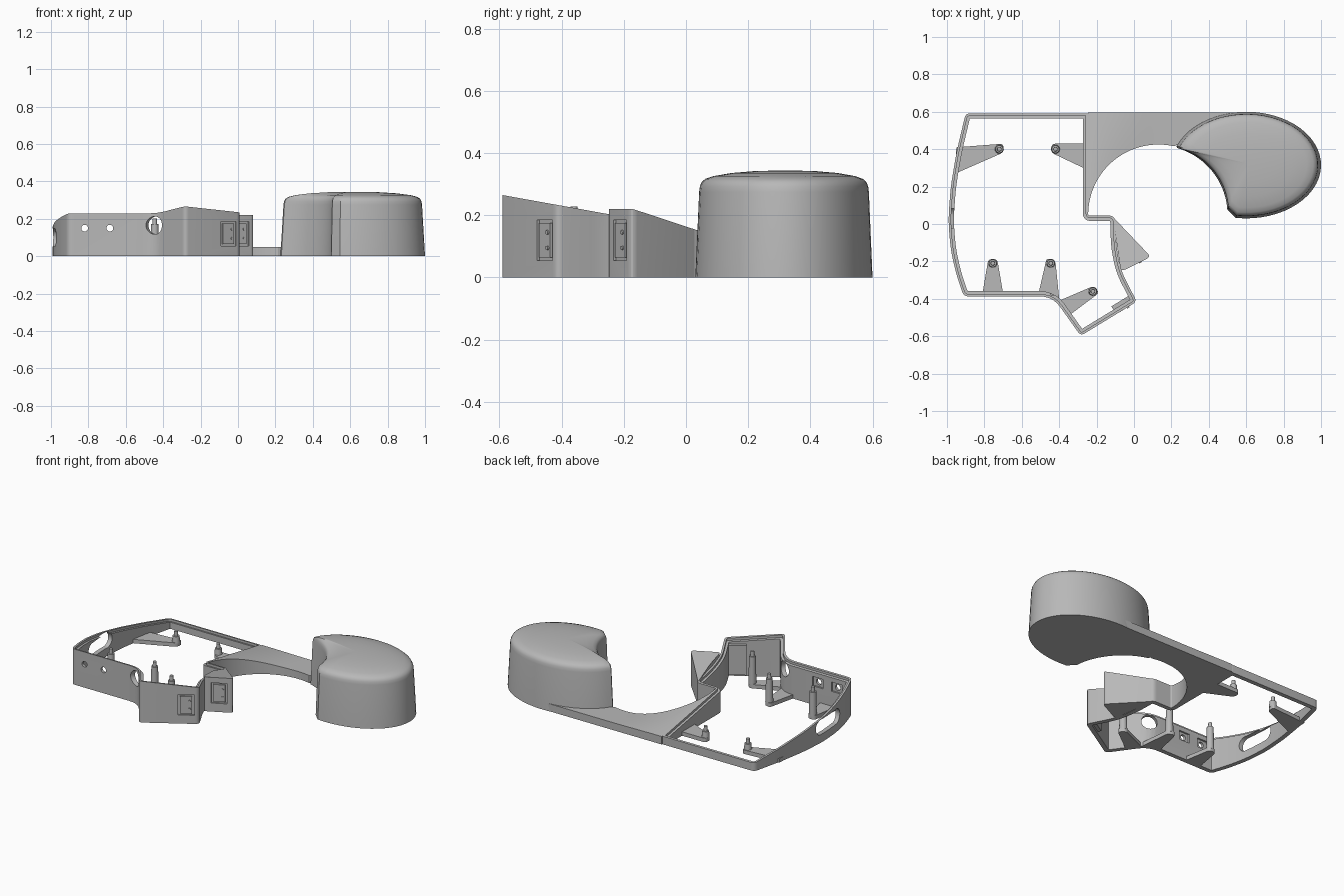
import bpy, bmesh, math
from mathutils import Vector

cube = bpy.data.objects.get("Cube")
if cube:
    bpy.data.objects.remove(cube, do_unlink=True)

grey = bpy.data.materials.new("plain grey")
grey.use_nodes = True
grey.diffuse_color = (0.48, 0.48, 0.48, 1)
bsdf = next(n for n in grey.node_tree.nodes if n.type == 'BSDF_PRINCIPLED')
bsdf.inputs["Base Color"].default_value = grey.diffuse_color
bsdf.inputs["Roughness"].default_value = 0.6


def rim(y):
    """Height of the sloping rim plane at depth y."""
    return 0.265 - 0.18 * (y + 0.59)


def loft(name, rings, caps=True, loop=False):
    """Skin a list of equally long closed rings."""
    bm = bmesh.new()
    vs = [[bm.verts.new(p) for p in ring] for ring in rings]
    n = len(rings[0])
    pairs = list(zip(vs, vs[1:])) + ([(vs[-1], vs[0])] if loop else [])
    for a, b in pairs:
        for i in range(n):
            j = (i + 1) % n
            bm.faces.new((a[i], a[j], b[j], b[i]))
    if caps and not loop:
        bm.faces.new(vs[0])
        bm.faces.new(vs[-1])
    bmesh.ops.recalc_face_normals(bm, faces=bm.faces)
    mesh = bpy.data.meshes.new(name)
    bm.to_mesh(mesh)
    bm.free()
    mesh.materials.append(grey)
    obj = bpy.data.objects.new(name, mesh)
    bpy.context.collection.objects.link(obj)
    return obj


def smooth(obj, angle=25):
    bpy.ops.object.select_all(action='DESELECT')
    obj.select_set(True)
    bpy.context.view_layer.objects.active = obj
    bpy.ops.object.shade_smooth_by_angle(angle=math.radians(angle))


def rounded(corners, steps=5):
    """Polygon from (x, y, cut) corners, each cut turned into a curve."""
    out = []
    for i, (x, y, cut) in enumerate(corners):
        p = Vector((x, y))
        if not cut:
            out.append(p)
            continue
        a = Vector(corners[i - 1][:2])
        b = Vector(corners[(i + 1) % len(corners)][:2])
        a, b = p + (a - p).normalized() * cut, p + (b - p).normalized() * cut
        for k in range(steps + 1):
            t = k / steps
            out.append(a * (1 - t) ** 2 + p * 2 * t * (1 - t) + b * t * t)
    return out


def inset(poly, d):
    """Mitred inward offset of a counter-clockwise polygon."""
    out = []
    for i, p in enumerate(poly):
        e = (p - poly[i - 1]).normalized()
        f = (poly[(i + 1) % len(poly)] - p).normalized()
        n, m = Vector((-e.y, e.x)), Vector((-f.y, f.x))
        out.append(p + (n + m) * d / (1 + n.dot(m)))
    return out


def box(name, x, y, z, size, turn=0):
    c, s = math.cos(turn), math.sin(turn)
    w, d, h = (v / 2 for v in size)
    base = [(-w, -d), (w, -d), (w, d), (-w, d)]
    return loft(name, [[(x + c * u - s * v, y + s * u + c * v, z + k) for u, v in base]
                       for k in (-h, h)])


def slot(name, x, y, z, radius, stretch, turn, reach=0.08):
    """Horizontal rounded rod; stretch lengthens it sideways."""
    c, s = math.cos(turn), math.sin(turn)
    rings = []
    for v in (-reach, reach):
        ring = []
        for k in range(24):
            a = math.tau * (k + 0.5) / 24
            u = radius * math.cos(a) + math.copysign(stretch, math.cos(a))
            ring.append((x + c * u - s * v, y + s * u + c * v, z + radius * math.sin(a)))
        rings.append(ring)
    return loft(name, rings)


def cut(obj, cutter):
    mod = obj.modifiers.new("cut", 'BOOLEAN')
    mod.operation, mod.solver, mod.object = 'DIFFERENCE', 'EXACT', cutter
    cutter.hide_render = True
    bpy.context.view_layer.objects.active = obj
    bpy.ops.object.modifier_apply(modifier=mod.name)
    bpy.data.objects.remove(cutter, do_unlink=True)


# Case wall with a stepped lip along its sloping rim
outline = rounded([
    (-0.90, 0.592, 0.025), (-0.95, 0.38, 0.06), (-0.98, 0.2, 0.06), (-0.993, 0.02, 0.06),
    (-0.98, -0.14, 0.06), (-0.95, -0.27, 0.05), (-0.91, -0.387, 0.025), (-0.435, -0.387, 0.07),
    (-0.285, -0.598, 0.025), (0.015, -0.415, 0.025), (-0.07, -0.25, 0.06),
    (-0.095, -0.12, 0.05), (-0.10, 0.045, 0.035), (-0.245, 0.045, 0.01), (-0.245, 0.592, 0.008)])
section = [(0, None), (0, 0), (0.013, 0), (0.013, 0.015), (0.028, 0.015), (0.028, None)]
wall = loft("case_wall", [[(p.x, p.y, 0 if drop is None else rim(p.y) - drop)
                           for p in inset(outline, d)] for d, drop in section], loop=True)

# Openings in the wall
for x in (-0.82, -0.685):
    cut(wall, slot("cutter", x, -0.38, 0.15, 0.018, 0, 0))
    cut(wall, box("cutter", x, -0.355, 0.15, (0.075, 0.03, 0.06)))
cut(wall, slot("cutter", -0.445, -0.40, 0.165, 0.048, 0, -0.45))
cut(wall, slot("cutter", -0.985, -0.04, 0.10, 0.048, 0.085, math.pi / 2))

# Side block beside the notch
block_outline = rounded([(-0.11, 0.035, 0.01), (-0.09, -0.12, 0), (-0.07, -0.255, 0.025),
                         (0.09, -0.175, 0.025)])
block = loft("side_block", [[(p.x, p.y, 0) for p in block_outline],
                            [(p.x, p.y, min(0.22, 0.22 - 0.33 * (p.y + 0.17)))
                             for p in block_outline]])

# Shallow switch recesses, each with a cover and two studs
for host, label, x, y, turn in ((wall, "front", -0.05, -0.455, math.radians(31.4)),
                                (block, "side", 0.015, -0.2125, math.radians(26.6))):
    along = Vector((math.cos(turn), math.sin(turn)))
    out = Vector((along.y, -along.x))
    cut(host, box("cutter", x, y, 0.12, (0.095, 0.02, 0.13), turn))
    p = Vector((x, y)) - out * 0.006
    box(label + "_switch_cover", p.x, p.y, 0.12, (0.07, 0.012, 0.11), turn)
    for z in (0.095, 0.145):
        q = p + along * 0.02 + out * 0.005
        smooth(slot(label + "_switch_stud", q.x, q.y, z, 0.007, 0, turn, 0.006))
smooth(wall)
smooth(block)
box("switch_backing", -0.062, -0.422, 0.11, (0.12, 0.03, 0.19), math.radians(31.4))

# Triangular brackets carrying stepped posts
for px, py, ax, ay, bx, by in ((-0.72, 0.40, -0.95, 0.41, -0.955, 0.27),
                               (-0.42, 0.40, -0.25, 0.29, -0.25, 0.43),
                               (-0.755, -0.21, -0.81, -0.37, -0.70, -0.37),
                               (-0.445, -0.21, -0.51, -0.37, -0.40, -0.40),
                               (-0.22, -0.36, -0.40, -0.41, -0.335, -0.48)):
    post, a, b = Vector((px, py)), Vector((ax, ay)), Vector((bx, by))
    side = (b - a).normalized() * 0.024
    tip = (post - (a + b) / 2).normalized() * 0.022
    tri = rounded([(*a, 0), (*b, 0), (*(post + side + tip), 0.02), (*(post - side + tip), 0.02)])
    loft("post_bracket", [[(p.x, p.y, z) for p in tri] for z in (0, 0.025)])
    top = rim(py) + 0.005
    steps = ((0.024, 0.02), (0.02, top - 0.03), (0.012, top - 0.03), (0.011, top))
    smooth(loft("post", [[(px + r * math.cos(math.tau * k / 16),
                           py + r * math.sin(math.tau * k / 16), z) for k in range(16)]
                         for r, z in steps]), 30)

# Bridge plate: follows the rim at the case and eases down to a thin flat plate
def bridge_height(x, y):
    t = min(1, (x + 0.245) / 0.36)
    return 0.048 + max(0, rim(y) - 0.048) * (1 - t * t * (3 - 2 * t))


rings = []
columns = [0.13 - 0.375 * math.cos(math.pi * k / 56) for k in range(36)]
columns += [0.25, 0.35, 0.45, 0.6]
for x in columns:
    y0 = 0.05 + math.sqrt(max(0, 0.375 ** 2 - (x - 0.13) ** 2)) if x < 0.226 else 0.425
    ys = [y0 + (0.597 - y0) * k / 8 for k in range(9)]
    rings.append([(x, y, bridge_height(x, y)) for y in ys] + [(x, y, 0) for y in reversed(ys)])
smooth(loft("bridge_plate", rings), 30)

# Palm pod: ellipse with a circular bite, drafted sides and a domed top
pod = []
for k in range(41):
    a = math.radians(-98 + 257 * k / 40)
    pod.append(Vector((0.6 + 0.4 * math.cos(a), 0.315 + 0.285 * math.sin(a))))
for k in range(19):
    a = math.radians(74 - 70 * k / 18)
    pod.append(Vector((0.13 + 0.37 * math.cos(a), 0.05 + 0.37 * math.sin(a))))
hub = Vector((0.62, 0.32))
profile = ((1, 0), (0.958, 0.275), (0.95, 0.293), (0.93, 0.307), (0.89, 0.317),
           (0.8, 0.326), (0.6, 0.336), (0.35, 0.342), (0.1, 0.344))
smooth(loft("palm_pod", [[(*(hub + (p - hub) * s), z) for p in pod] for s, z in profile]), 30)
